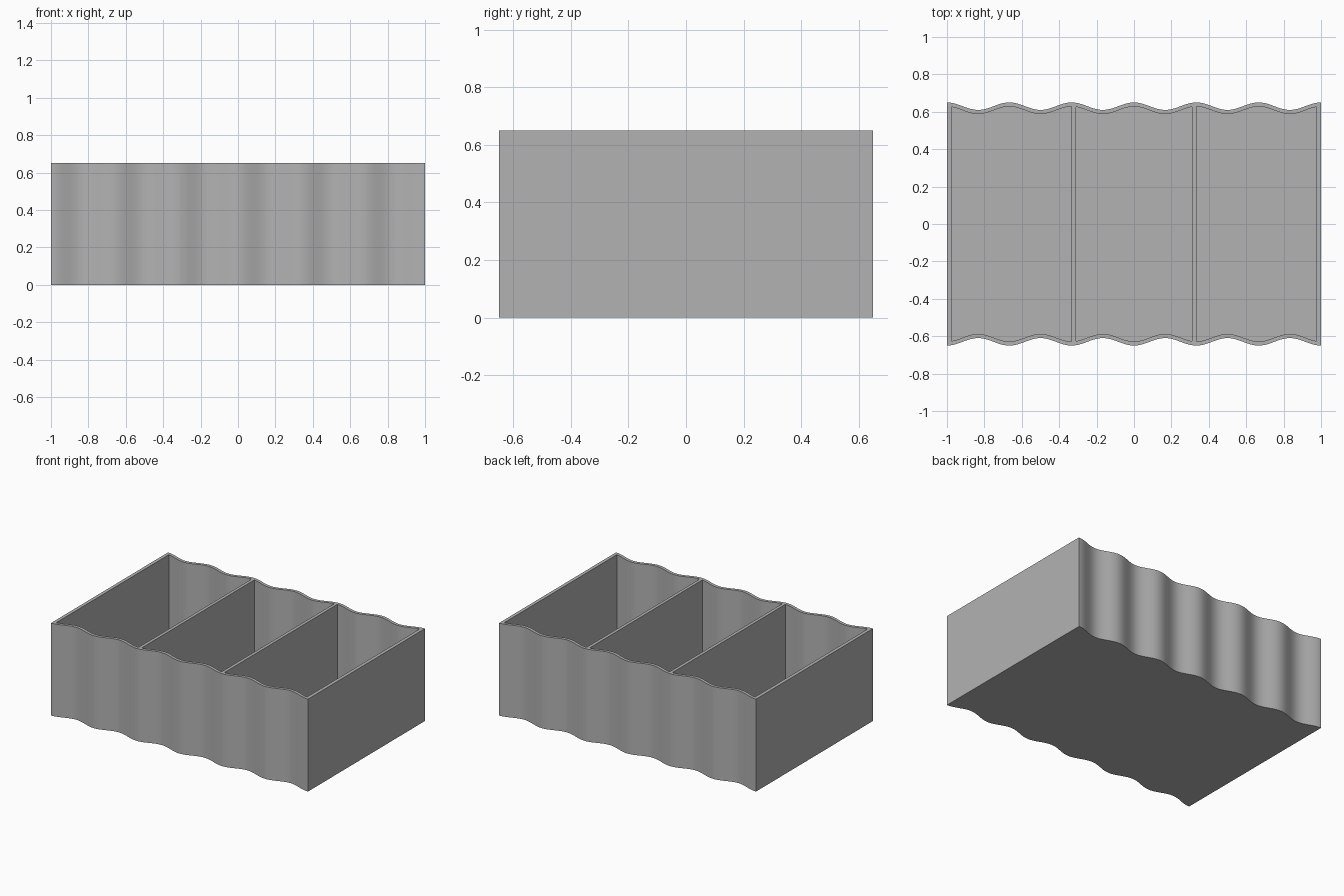
import bpy, bmesh, math

cube = bpy.data.objects.get("Cube")
if cube:
    bpy.data.objects.remove(cube, do_unlink=True)

HEIGHT, WALL = 0.65, 0.022
STEPS_PER_UNIT = 72

grey = bpy.data.materials.new("plain_grey")
grey.use_nodes = True
colour = (0.448, 0.448, 0.448, 1)
grey.diffuse_color = colour
grey.node_tree.nodes["Principled BSDF"].inputs["Base Color"].default_value = colour


def wave(x):
    """Half depth of the box: six ripples along its length."""
    return 0.63 + 0.02 * math.cos(6 * math.pi * x)


def wavy_prism(name, x0, x1, inset, z0, z1):
    """Upright solid with flat ends and rippled front and back."""
    n = round((x1 - x0) * STEPS_PER_UNIT)
    xs = [x0 + (x1 - x0) * i / n for i in range(n + 1)]
    outline = [(x, inset - wave(x)) for x in xs]
    outline += [(x, wave(x) - inset) for x in reversed(xs)]
    bm = bmesh.new()
    low = [bm.verts.new((x, y, z0)) for x, y in outline]
    high = [bm.verts.new((x, y, z1)) for x, y in outline]
    bm.faces.new(low[::-1])
    bm.faces.new(high)
    for i in range(len(low)):
        j = (i + 1) % len(low)
        bm.faces.new((low[i], low[j], high[j], high[i]))
    mesh = bpy.data.meshes.new(name)
    bm.to_mesh(mesh)
    bm.free()
    mesh.materials.append(grey)
    obj = bpy.data.objects.new(name, mesh)
    bpy.context.collection.objects.link(obj)
    return obj


# Solid body with rippled long sides
box = wavy_prism("divided_box", -1, 1, 0, 0, HEIGHT)
bpy.context.view_layer.objects.active = box
box.select_set(True)

# Three pockets leave the end walls, two dividers and a floor
inner, divider = 1 - WALL - 0.002, 1 / 3
pockets = [(-inner, -divider), (WALL - divider, divider - WALL), (divider, inner)]
for x0, x1 in pockets:
    cutter = wavy_prism("pocket_cutter", x0, x1, WALL, WALL, HEIGHT + 0.1)
    cutter.hide_render = True
    cut = box.modifiers.new("pocket", "BOOLEAN")
    cut.operation = "DIFFERENCE"
    cut.solver = "EXACT"
    cut.object = cutter
    bpy.ops.object.modifier_apply(modifier=cut.name)
    bpy.data.objects.remove(cutter, do_unlink=True)

# Smooth ripples, sharp rims and corners
bpy.ops.object.shade_smooth_by_angle(angle=math.radians(30))
